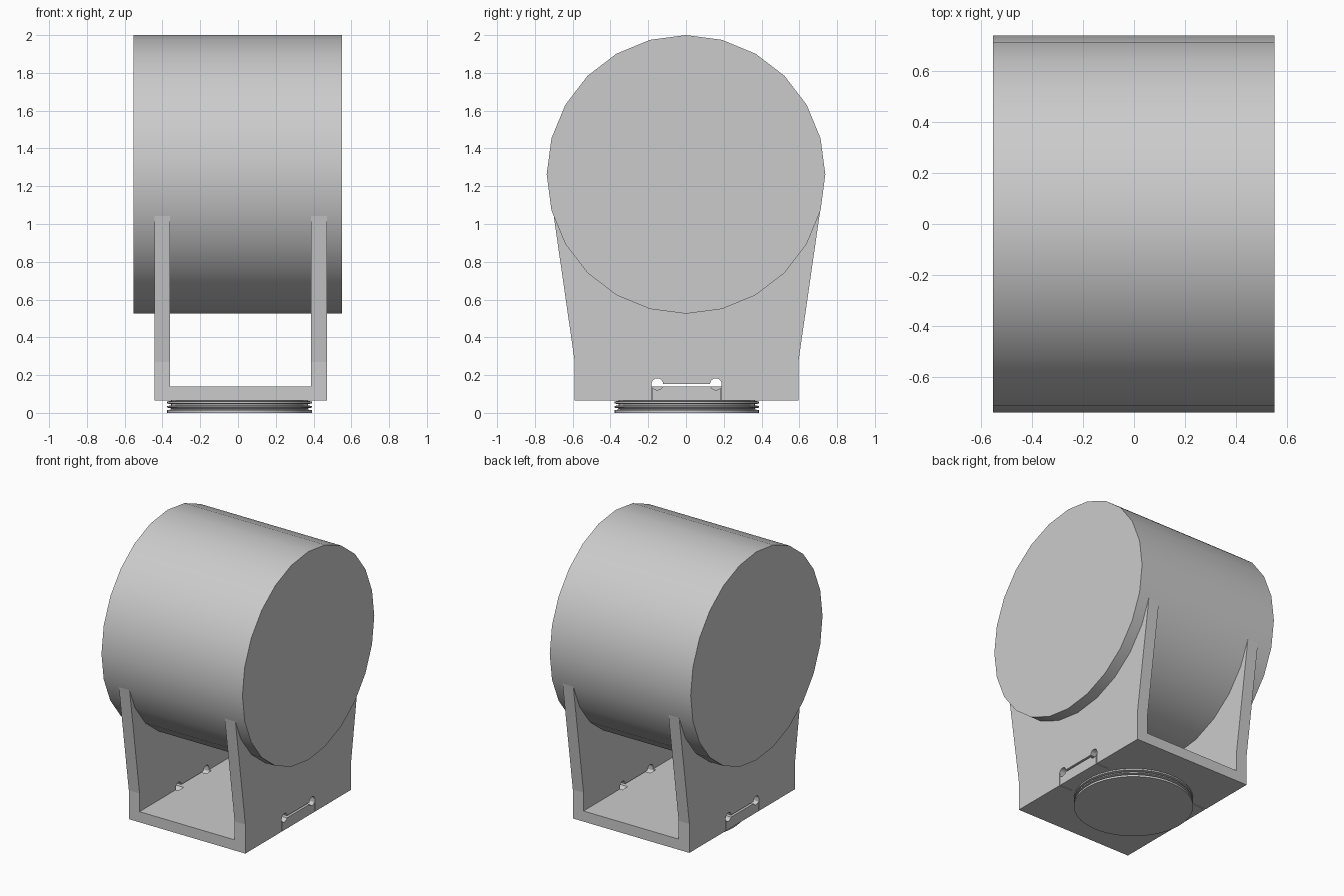
import bpy, bmesh, math
from mathutils import Matrix

cube = bpy.data.objects.get("Cube")
if cube:
    bpy.data.objects.remove(cube, do_unlink=True)

grey = bpy.data.materials.new("light_grey")
grey.use_nodes = True
colour = (0.6, 0.6, 0.6, 1)
grey.diffuse_color = colour
grey.node_tree.nodes["Principled BSDF"].inputs["Base Color"].default_value = colour


def finish(name, bm):
    bmesh.ops.recalc_face_normals(bm, faces=bm.faces)
    mesh = bpy.data.meshes.new(name)
    bm.to_mesh(mesh)
    bm.free()
    mesh.materials.append(grey)
    obj = bpy.data.objects.new(name, mesh)
    bpy.context.collection.objects.link(obj)
    return obj


def box(name, x, y, z):
    """Box from (min, max) ranges."""
    bm = bmesh.new()
    bmesh.ops.create_cube(bm, size=1)
    for v in bm.verts:
        v.co = [r[0] if c < 0 else r[1] for c, r in zip(v.co, (x, y, z))]
    return finish(name, bm)


def rod(name, x, y, z, radius, sides):
    """Cylinder lying along x, with a vertex at the top."""
    bm = bmesh.new()
    bmesh.ops.create_cone(bm, cap_ends=True, segments=sides, radius1=radius,
                          radius2=radius, depth=x[1] - x[0])
    bmesh.ops.transform(bm, verts=bm.verts, matrix=Matrix.Translation(
        (sum(x) / 2, y, z)) @ Matrix.Rotation(math.pi / 2, 4, "Y"))
    return finish(name, bm)


def smooth(obj, degrees):
    bpy.ops.object.select_all(action="DESELECT")
    obj.select_set(True)
    bpy.context.view_layer.objects.active = obj
    bpy.ops.object.shade_smooth_by_angle(angle=math.radians(degrees))


# Large horizontal drum
drum = rod("drum", (-0.553, 0.551), 0, 1.2625, 0.7375, 24)
smooth(drum, 30)

# Cradle: flared outline extruded across, then hollowed into a U
LEFT, RIGHT, BASE, FLOOR = -0.443, 0.47, 0.065, 0.14
WALL = 0.084
half = [(0.592, BASE), (0.592, 0.27), (0.713, 1.11)]
outline = half + [(-y, z) for y, z in reversed(half)]
bm = bmesh.new()
face = bm.faces.new([bm.verts.new((LEFT, y + 0.003, z)) for y, z in outline])
side = bmesh.ops.extrude_face_region(bm, geom=[face])["geom"]
bmesh.ops.translate(bm, vec=(RIGHT - LEFT, 0, 0),
                    verts=[v for v in side if isinstance(v, bmesh.types.BMVert)])
cradle = finish("cradle", bm)

cutters = [box("cradle_hollow_cutter", (LEFT + WALL, RIGHT - WALL), (-1, 1), (FLOOR, 1.5))]

# Clip slots at the foot of each wall: slit, two round ends, two side cuts
for tag, x in (("right", (LEFT - 0.02, LEFT + WALL + 0.02)),
               ("left", (RIGHT - WALL - 0.02, RIGHT + 0.02))):
    cutters.append(box(tag + "_slit_cutter", x, (-0.15, 0.157), (FLOOR, 0.154)))
    for s in (-1, 1):
        y = 0.003 + s * 0.155
        cutters.append(rod(tag + "_hole_cutter", x, y, 0.152, 0.031, 16))
        edge = 0.003 + s * 0.183
        cutters.append(box(tag + "_side_cutter", x, (edge - 0.003, edge + 0.003), (0.03, 0.151)))

for cutter in cutters:
    cutter.hide_render = True
    mod = cradle.modifiers.new(cutter.name, "BOOLEAN")
    mod.operation = "DIFFERENCE"
    mod.solver = "EXACT"
    mod.object = cutter

# Apply the cuts and discard the helpers
bpy.context.view_layer.update()
result = bpy.data.meshes.new_from_object(
    cradle.evaluated_get(bpy.context.evaluated_depsgraph_get()))
cradle.modifiers.clear()
cradle.data = result
for cutter in cutters:
    bpy.data.objects.remove(cutter, do_unlink=True)

# Threaded round foot, turned from a grooved profile
R, r = 0.383, 0.362
profile = [(0, 0), (R, 0), (R, 0.014), (r, 0.018), (r, 0.024), (R, 0.028),
           (R, 0.036), (r, 0.040), (r, 0.046), (R, 0.050), (R, 0.060),
           (r, 0.064), (r, 0.07), (0, 0.07)]
bm = bmesh.new()
verts = [bm.verts.new((0.0075 + a, 0.004, z)) for a, z in profile]
edges = [bm.edges.new(pair) for pair in zip(verts, verts[1:])]
bmesh.ops.spin(bm, geom=verts + edges, cent=(0.0075, 0.004, 0), axis=(0, 0, 1),
               angle=math.tau, steps=48)
bmesh.ops.remove_doubles(bm, verts=bm.verts, dist=0.0005)
foot = finish("threaded_foot", bm)
smooth(foot, 25)
